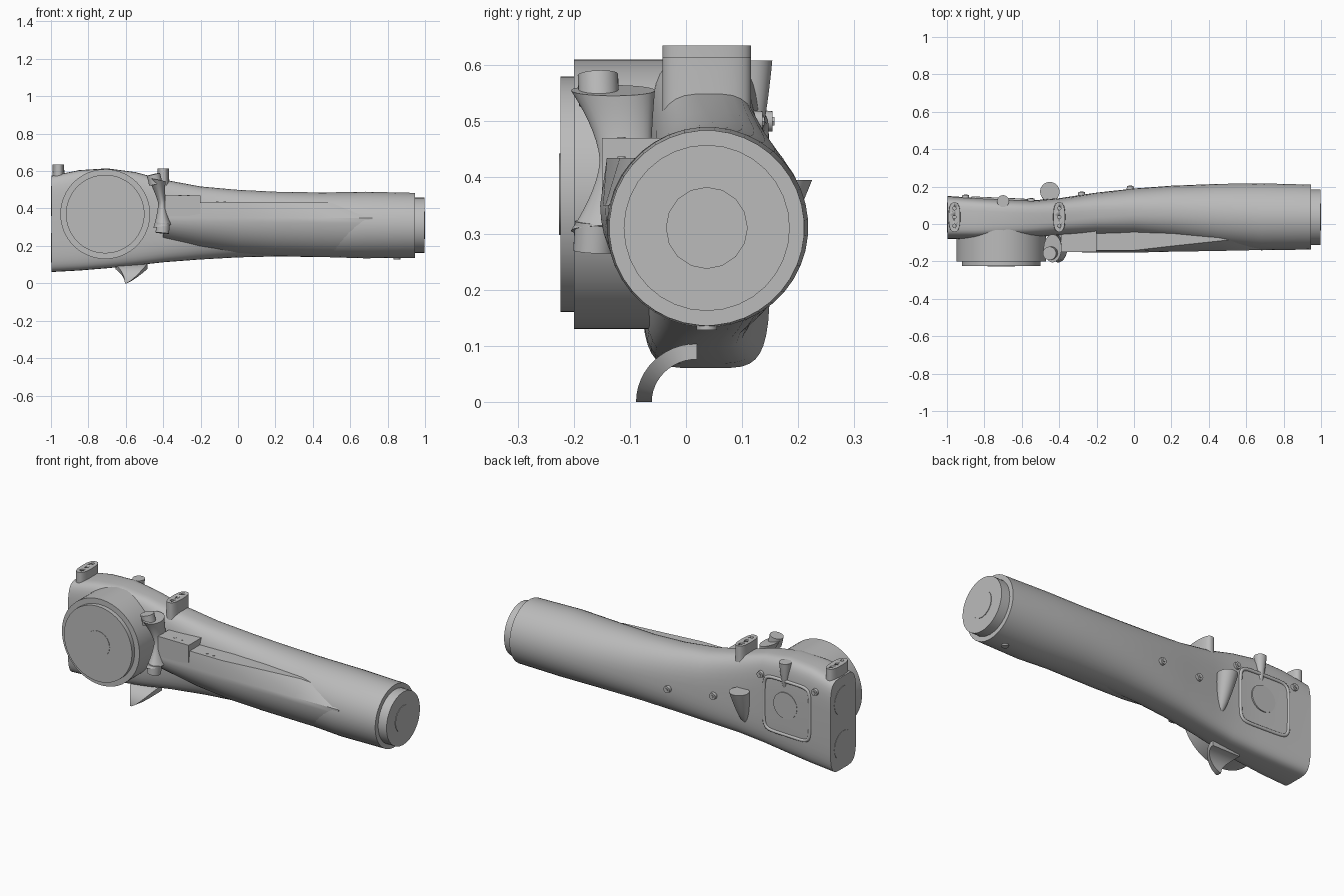
import bpy, bmesh, math
from mathutils import Vector

cube = bpy.data.objects.get("Cube")
if cube:
    bpy.data.objects.remove(cube, do_unlink=True)

grey = bpy.data.materials.new("light_grey")
grey.use_nodes = True
grey.diffuse_color = (0.5, 0.5, 0.5, 1)
grey.node_tree.nodes["Principled BSDF"].inputs["Base Color"].default_value = (0.5, 0.5, 0.5, 1)


def finish(obj, angle=35):
    bpy.context.scene.collection.objects.link(obj)
    obj.data.materials.append(grey)
    bpy.ops.object.select_all(action='DESELECT')
    bpy.context.view_layer.objects.active = obj
    obj.select_set(True)
    if obj.type == 'MESH':
        bpy.ops.object.shade_smooth_by_angle(angle=math.radians(angle))
    return obj


def loft(name, rings, angle=35):
    """Skin a list of equal-sized rings and cap both ends."""
    bm = bmesh.new()
    loops = [[bm.verts.new(p) for p in ring] for ring in rings]
    n = len(loops[0])
    for a, b in zip(loops, loops[1:]):
        for i in range(n):
            j = (i + 1) % n
            bm.faces.new((a[i], a[j], b[j], b[i]))
    bm.faces.new(loops[0][::-1])
    bm.faces.new(loops[-1])
    bmesh.ops.recalc_face_normals(bm, faces=bm.faces)
    mesh = bpy.data.meshes.new(name)
    bm.to_mesh(mesh)
    bm.free()
    return finish(bpy.data.objects.new(name, mesh), angle)


def rod(name, start, end, r0, r1=None, sides=32):
    """Round bar or cone between two points."""
    start, end = Vector(start), Vector(end)
    turn = (end - start).to_track_quat('Z', 'Y')
    rings = []
    for p, r in ((start, r0), (end, r1 or r0)):
        rings.append([p + turn @ Vector((r * math.cos(a), r * math.sin(a), 0))
                      for a in (math.tau * i / sides for i in range(sides))])
    return loft(name, rings)


def oval(cu, cv, a, b, power=2, count=40):
    """Superellipse outline in two dimensions."""
    pts = []
    for i in range(count):
        t = math.tau * (i + 0.5) / count
        c, s = math.cos(t), math.sin(t)
        pts.append((cu + a * math.copysign(abs(c) ** (2 / power), c),
                    cv + b * math.copysign(abs(s) ** (2 / power), s)))
    return pts


# Main body: rounded box at the head blending into a round handle
# x, y low, y high, z low, z high, squareness
sections = [
    (-0.998, -0.08, 0.15, 0.06, 0.575, 5), (-0.85, -0.08, 0.14, 0.068, 0.605, 5),
    (-0.7, -0.078, 0.133, 0.08, 0.615, 4.6), (-0.55, -0.07, 0.126, 0.095, 0.595, 4.2),
    (-0.4, -0.062, 0.138, 0.112, 0.555, 3.5), (-0.2, -0.06, 0.168, 0.127, 0.518, 2.8),
    (0, -0.064, 0.19, 0.138, 0.5, 2.4), (0.2, -0.083, 0.205, 0.143, 0.49, 2.2),
    (0.45, -0.118, 0.215, 0.14, 0.486, 2.1), (0.68, -0.141, 0.218, 0.133, 0.49, 2),
    (0.945, -0.137, 0.211, 0.136, 0.484, 2)]
loft("main_body", [
    [(x, y, z) for y, z in oval((y0 + y1) / 2, (z0 + z1) / 2, (y1 - y0) / 2, (z1 - z0) / 2, p)]
    for x, y0, y1, z0, z1, p in sections])

# Handle end
rod("handle_end_cap", (0.92, 0.037, 0.31), (0.997, 0.037, 0.31), 0.148)
rod("handle_end_disc", (0.99, 0.037, 0.31), (1, 0.037, 0.31), 0.073, sides=16)
rod("handle_end_stop", (0.85, 0.037, 0.15), (0.85, 0.037, 0.128), 0.018)

# Side fairing with a flat ledge on top and a rounded belly
rings = []
for x, front, top, low in ((-0.4, -0.148, 0.435, 0.225), (-0.2, -0.153, 0.435, 0.18),
                           (0, -0.153, 0.435, 0.155), (0.2, -0.148, 0.435, 0.145),
                           (0.45, -0.144, 0.435, 0.14), (0.72, -0.138, 0.4, 0.136)):
    ring = [(x, 0.04, top), (x, front + 0.012 + max(0, x) * 0.09, top)]
    mid = 0.35
    for i in range(13):
        t = math.pi / 2 * i / 12
        ring.append((x, 0.04 - (0.04 - front) * math.cos(t), mid - (mid - low) * math.sin(t)))
    rings.append(ring)
loft("side_fairing", rings)
loft("ledge_block", [[(x, y, z) for y, z in ((-0.15, 0.36), (0, 0.36), (0, 0.47), (-0.15, 0.47))]
                     for x in (-0.39, -0.2)])
for x, z in ((-0.31, 0.47), (-0.265, 0.47), (-0.11, 0.435), (-0.07, 0.435)):
    rod("ledge_screw", (x, -0.115, z - 0.02), (x, -0.115, z + 0.002), 0.007, sides=12)

# Front drum
rod("drum", (-0.71, -0.03, 0.37), (-0.71, -0.2, 0.37), 0.24, sides=64)
rod("drum_face", (-0.71, -0.19, 0.37), (-0.71, -0.224, 0.37), 0.21, sides=64)
rod("drum_hub", (-0.71, -0.22, 0.37), (-0.71, -0.226, 0.37), 0.073, sides=20)


# Mounting lugs with three drilled holes
def lug(name, x, top):
    rings = []
    for z, grow in ((0.5, 1.12), (top - 0.025, 1), (top, 1)):
        rings.append([(u, v, z) for u, v in oval(x, 0.037, 0.031 * grow, 0.079, 2.6)])
    body = loft(name, rings)
    for y in (-0.01, 0.037, 0.084):
        cutter = rod(name + "_cutter", (x, y, top - 0.025), (x, y, top + 0.02), 0.009, sides=16)
        cutter.hide_render = True
        cutter.hide_set(True)
        cut = body.modifiers.new("hole", 'BOOLEAN')
        cut.object = cutter
        cut.operation = 'DIFFERENCE'
        cut.solver = 'EXACT'


lug("rear_lug", -0.96, 0.635)
lug("middle_lug", -0.4, 0.615)


# Cup-shaped horns that taper down into the body
def horn(name, top, tip, r):
    top, tip = Vector(top), Vector(tip)
    rings = []
    for i in range(11):
        t = i / 10.2
        c = top.lerp(tip, t)
        k = r * math.sqrt(1 - t)
        rings.append([(u, v, c.z) for u, v in oval(c.x, c.y, k, k, 2, 28)])
    loft(name, rings)


horn("back_horn", (-0.45, 0.173, 0.395), (-0.45, 0.12, 0.2), 0.052)
horn("upper_back_horn", (-0.7, 0.122, 0.608), (-0.7, 0.122, 0.45), 0.032)

# Hourglass cleat with a stub at each end
rings = []
for i in range(15):
    t = i / 7 - 1
    flare = abs(t) ** 1.6
    x = -0.405 - 0.03 * max(t, 0)
    rings.append([(u, v, 0.43 + 0.125 * t - (u - x) * 0.2 * t)
                  for u, v in oval(x, -0.108 - 0.022 * flare, 0.022 + 0.026 * flare,
                                   0.046 + 0.029 * flare, 2, 28)])
loft("cleat", rings)
rod("cleat_upper_stub", (-0.44, -0.155, 0.53), (-0.452, -0.157, 0.583), 0.036)
rod("cleat_lower_stub", (-0.4, -0.162, 0.32), (-0.405, -0.165, 0.268), 0.036)

# Curved fin under the body
rings = []
for i in range(13):
    t = math.pi / 2 * i / 12
    c, s = math.cos(t), math.sin(t)
    left, right = -0.605 - 0.05 * s * s, -0.595 + 0.11 * s ** 0.8
    rings.append([(x, 0.02 - (0.095 + d) * c, (0.09 + d) * s)
                  for x, d in ((left, -0.014), (right, -0.014), (right, 0.014), (left, 0.014))])
loft("under_fin", rings)

# Back hatch: rounded square rim and central disc
curve = bpy.data.curves.new("hatch_rim", 'CURVE')
curve.dimensions = '3D'
curve.bevel_depth = 0.009
curve.bevel_resolution = 2
outline = oval(-0.718, 0.355, 0.147, 0.15, 7, 48)
line = curve.splines.new('POLY')
line.points.add(len(outline) - 1)
for point, (x, z) in zip(line.points, outline):
    point.co = (x, 0.132 - 0.045 * (x + 0.718), z, 1)
line.use_cyclic_u = True
finish(bpy.data.objects.new("hatch_rim", curve))
rod("hatch_disc", (-0.71, 0.1, 0.37), (-0.71, 0.138, 0.37), 0.073)

# Rear face port covers
for z in (0.19, 0.44):
    rod("rear_port", (-0.98, 0.035, z), (-1, 0.035, z), 0.08)

# Back screw bosses
for x, y, z in ((-0.28, 0.156, 0.32), (-0.02, 0.188, 0.3), (-0.9, 0.14, 0.5), (-0.55, 0.122, 0.5)):
    rod("back_boss", (x, y - 0.03, z), (x, y + 0.014, z), 0.022, 0.018, 20)
    rod("back_screw", (x, y, z), (x, y + 0.018, z), 0.009, sides=6)
